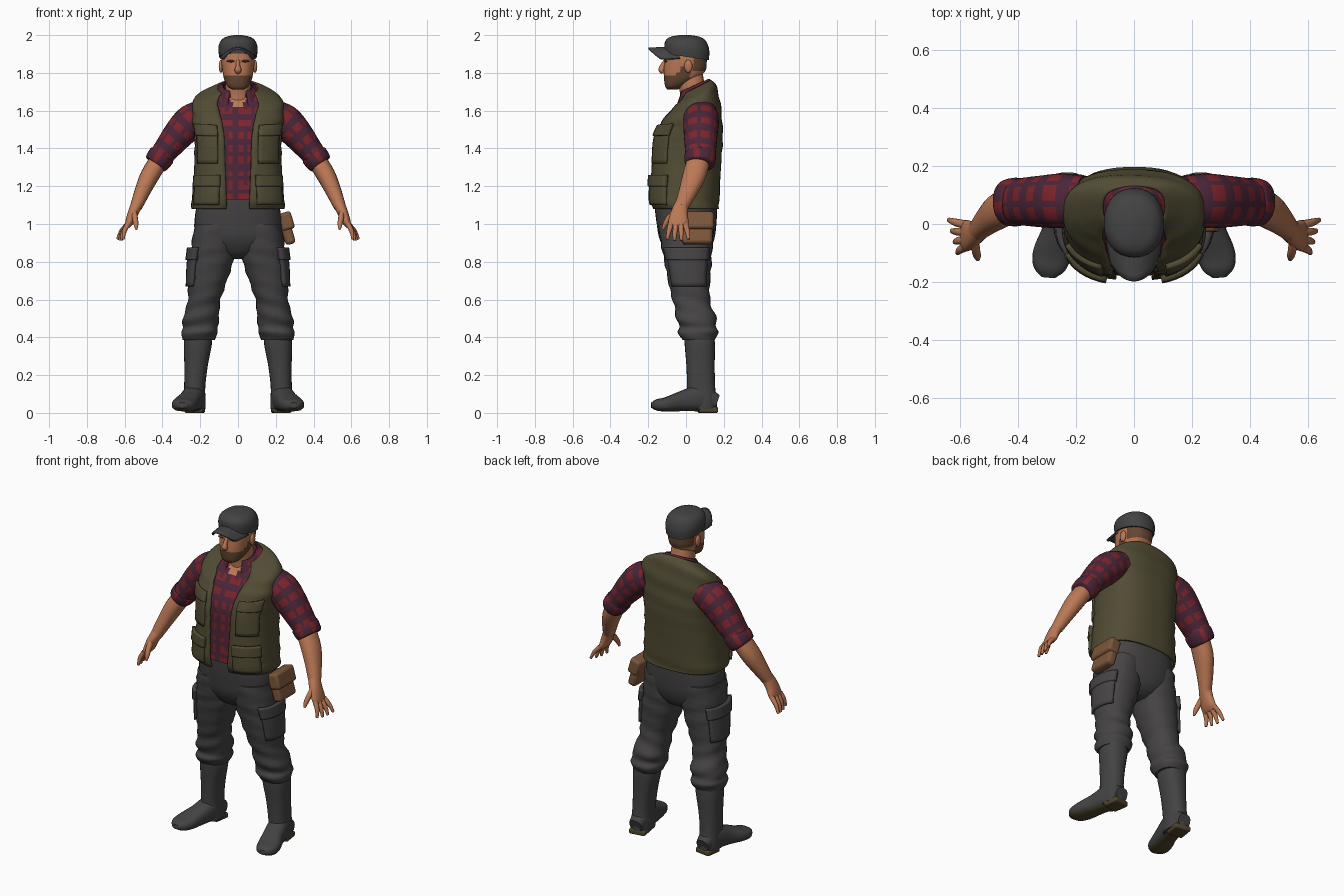
import bpy, bmesh
from math import sin, cos, pi, copysign, sqrt
from mathutils import Vector, Matrix, Euler

if "Cube" in bpy.data.objects:
    bpy.data.objects.remove(bpy.data.objects["Cube"])


def material(name, *rgb):
    m = bpy.data.materials.new(name)
    m.use_nodes = True
    m.diffuse_color = (*rgb, 1)
    m.node_tree.nodes["Principled BSDF"].inputs["Base Color"].default_value = (*rgb, 1)
    return m


CHARCOAL = material("charcoal", .056, .056, .056)
TROUSER = material("trouser grey", .061, .057, .057)
OLIVE = material("olive", .084, .072, .034)
PLUM = material("plum", .07, .019, .04)
RED = material("check red", .2, .018, .025)
SKIN = material("skin", .5, .19, .09)
BEARD = material("beard brown", .13, .062, .033)
LEATHER = material("leather", .2, .093, .043)
SOLE = material("sole brown", .08, .06, .025)


def finish(name, bm, mats, mirror=False, thick=0, bevel=0):
    mesh = bpy.data.meshes.new(name)
    bm.to_mesh(mesh)
    bm.free()
    for m in mats:
        mesh.materials.append(m)
    for f in mesh.polygons:
        f.use_smooth = True
    mesh.set_sharp_from_angle(angle=.8)
    ob = bpy.data.objects.new(name, mesh)
    bpy.context.collection.objects.link(ob)
    if thick:
        ob.modifiers.new("thickness", "SOLIDIFY").thickness = thick
    if bevel:
        mod = ob.modifiers.new("round edges", "BEVEL")
        mod.width, mod.segments = bevel, 3
    if mirror:
        ob.modifiers.new("other side", "MIRROR").use_mirror_merge = False
    return ob


def skin(name, rows, mats, closed=True, rule=None, **kw):
    """Join rows of points into a surface; rule picks the material of a face."""
    bm = bmesh.new()
    grid = [[bm.verts.new(p) for p in row] for row in rows]
    n = len(rows[0])
    for i, (lo, hi) in enumerate(zip(grid, grid[1:])):
        for j in range(n if closed else n - 1):
            k = (j + 1) % n
            f = bm.faces.new((lo[j], lo[k], hi[k], hi[j]))
            f.normal_update()
            if rule:
                f.material_index = rule(f, i, j)
    if closed:
        bm.faces.new(grid[0][::-1])
        bm.faces.new(grid[-1])
    return finish(name, bm, mats, **kw)


def smooth(rings, steps):
    """Rings are x, y, z, half width, half depth, tilt, front gap."""
    r = [tuple(q) + (0,) * (7 - len(q)) for q in rings]
    r = [r[0]] + r + [r[-1]]
    out = []
    for p0, p1, p2, p3 in zip(r, r[1:], r[2:], r[3:]):
        for s in range(steps):
            t = s / steps
            out.append([b + t * (c - a + t * (2*a - 5*b + 4*c - d + t * (3*b - a - 3*c + d))) / 2
                        for a, b, c, d in zip(p0, p1, p2, p3)])
    return out + [list(r[-1])]


def curve_pair(t, p):
    return [copysign(abs(v) ** (2 / p), v) for v in (cos(t), sin(t))]


def level_point(r, t, p, out=0):
    c, s = curve_pair(t, p)
    dy = (r[4] + out) * s
    return Vector((r[0] + (r[3] + out) * c, r[1] + dy, r[2] + r[5] * dy))


def loft(name, rings, mats, n=28, p=2.3, steps=4, opened=False, wrinkle=0, **kw):
    """Body of level rings stacked upward."""
    rows = []
    for r in smooth(sorted(rings, key=lambda q: q[2]), steps):
        start, span = -pi / 2 + r[6], 2 * pi - 2 * r[6]
        angles = [start + span * j / (n - 1 if opened else n) for j in range(n)]
        rows.append([level_point(r, t, p, wrinkle * sin(2 * t + r[2] * 70)) for t in angles])
    return skin(name, rows, mats, closed=not opened, **kw)


def limb(name, rings, mats, n=20, p=2.2, steps=4, ref=Vector((0, 1, 0)), **kw):
    """Body of rings set square to a path."""
    rs = smooth(rings, steps)
    pts = [Vector(r[:3]) for r in rs]
    rows = []
    for i, r in enumerate(rs):
        d = (pts[min(i + 1, len(pts) - 1)] - pts[max(i - 1, 0)]).normalized()
        u = ref.cross(d).normalized()
        v = d.cross(u)
        pairs = [curve_pair(2 * pi * j / n, p) for j in range(n)]
        rows.append([pts[i] + u * r[3] * c + v * r[4] * s for c, s in pairs])
    return skin(name, rows, mats, **kw)


def patch(name, rings, z0, z1, t0, t1, mat, out, p=2.3, n=9):
    """Pocket or flap that follows a loft, both sides."""
    rs = smooth(sorted(rings, key=lambda q: q[2]), 6)
    rows = []
    for i in range(n):
        z = z0 + (z1 - z0) * i / (n - 1)
        lo, hi = next((a, b) for a, b in zip(rs, rs[1:]) if b[2] >= z)
        f = (z - lo[2]) / (hi[2] - lo[2])
        r = [a + f * (b - a) for a, b in zip(lo, hi)]
        rows.append([level_point(r, t0 + (t1 - t0) * j / (n - 1), p, out) for j in range(n)])
    skin(name, rows, [mat], closed=False, thick=out + .005, mirror=True)


def ball(name, loc, size, mat, mirror=False):
    bm = bmesh.new()
    bmesh.ops.create_uvsphere(bm, u_segments=16, v_segments=10, radius=1,
                              matrix=Matrix.LocRotScale(Vector(loc), None, Vector(size)))
    finish(name, bm, [mat], mirror)


def block(name, loc, size, mat, turn=(0, 0, 0), bevel=.01, mirror=False):
    bm = bmesh.new()
    bmesh.ops.create_cube(bm, size=1, matrix=Matrix.LocRotScale(Vector(loc), Euler(turn), Vector(size)))
    finish(name, bm, [mat], mirror, bevel=bevel)


# Vest, open at the front, and the checked shirt under it
VEST = [(0, 0, 1.08, .245, .175, 0, .18), (0, -.008, 1.13, .245, .185, 0, .18),
        (0, 0, 1.3, .232, .185, 0, .22), (0, .01, 1.45, .232, .185, 0, .24),
        (0, .025, 1.55, .243, .165, .1, .27), (0, .04, 1.62, .243, .14, .25, .32),
        (0, .05, 1.67, .222, .115, .4, .42), (0, .055, 1.7, .165, .095, .5, .6),
        (0, .055, 1.725, .105, .08, .5, .9)]
loft("vest", VEST, [OLIVE], n=48, p=2.5, opened=True, wrinkle=.003, thick=.012)


def shirt_rule(f, i, j):
    c = f.calc_center_median()
    if c.y < 0 and abs(c.x) < (c.z - 1.6) * .7:
        return 2
    return int(c.z / .066 % 1 < .5 and (c.x + .5) / .045 % 1 < .75)


loft("shirt", [(x, y, z, a - .014, b - .014, k) for x, y, z, a, b, k, g in VEST[1:]],
     [PLUM, RED, SKIN], n=80, p=2.5, steps=8, rule=shirt_rule)
loft("shirt_collar", [(0, .045, 1.685, .088, .076, .75, .5), (0, .045, 1.7, .082, .076, .6, .5),
                      (0, .045, 1.73, .08, .075, .45, .5)],
     [PLUM], opened=True, thick=.006)
# Folded collar leaf, running from its lower edge to the top of the stand
loft("collar_leaf", [(0, .036, 1.682, .116, .1, .75, .45), (0, .042, 1.715, .098, .086, .6, .47),
                     (0, .045, 1.735, .082, .077, .45, .5)],
     [PLUM, RED], opened=True, thick=.008, rule=lambda f, i, j: int(i % 4 < 2 and j % 4 > 1))

FRONT = -pi / 2
patch("chest_pocket", VEST, 1.32, 1.5, FRONT + .38, FRONT + 1.08, OLIVE, .01, 2.5)
patch("chest_flap", VEST, 1.47, 1.54, FRONT + .36, FRONT + 1.1, OLIVE, .018, 2.5)
patch("lower_pocket", VEST, 1.1, 1.23, FRONT + .32, FRONT + 1.12, OLIVE, .013, 2.5)
patch("lower_flap", VEST, 1.2, 1.26, FRONT + .3, FRONT + 1.14, OLIVE, .021, 2.5)

# Arms: rolled sleeves, forearms, hands
limb("sleeves", [(.17, .08, 1.58, .08, .085), (.245, .08, 1.545, .09, .094), (.31, .078, 1.48, .083, .09),
                 (.375, .077, 1.4, .069, .083), (.425, .075, 1.337, .06, .076)],
     [PLUM, RED], n=32, steps=5, mirror=True,
     rule=lambda f, i, j: int(i % 4 < 2 and j % 4 > 0))
limb("rolled_cuffs", [(.398, .076, 1.37, .066, .08), (.405, .076, 1.36, .071, .084),
                      (.432, .073, 1.325, .067, .08), (.44, .072, 1.315, .058, .07)],
     [PLUM, RED], n=32, steps=2, mirror=True, rule=lambda f, i, j: int(j % 6 > 3))
limb("forearms", [(.41, .07, 1.35, .05, .06), (.465, .045, 1.26, .05, .062), (.505, .012, 1.175, .042, .05),
                  (.54, -.025, 1.09, .032, .036)], [SKIN], mirror=True)
limb("palms", [(.532, -.02, 1.11, .032, .036), (.555, -.035, 1.06, .028, .045),
               (.575, -.04, 1.01, .022, .054), (.588, -.04, .985, .013, .05)], [SKIN], mirror=True)
limb("thumbs", [(.55, -.05, 1.07, .016, .02), (.545, -.09, 1.03, .015, .017), (.54, -.11, 1, .013, .013),
                (.538, -.122, .972, .006, .007)], [SKIN], n=10, mirror=True)
for i, finger in enumerate(("little", "ring", "middle", "index")):
    base = Vector((.582, -.002 - .026 * i, 1))
    tip = Vector((.638 - .01 * i, .014 - .038 * i, .92 - .008 * sin(i)))
    mid = base.lerp(tip, .5) + Vector((.006, 0, .004))
    limb(finger + "_fingers", [(*base, .014, .015), (*mid, .012, .013), (*tip, .007, .008)],
         [SKIN], n=10, steps=3, mirror=True)

# Trousers with cargo pockets
loft("trouser_seat", [(0, 0, 1.14, .2, .168), (0, 0, 1.08, .222, .165), (0, .003, 1, .23, .158),
                      (0, .005, .92, .215, .145), (0, .01, .85, .13, .11), (0, .01, .815, .05, .06)],
     [TROUSER], n=36, p=2.4)
LEG = [(.12, 0, 1, .11, .148), (.128, .005, .88, .12, .135), (.145, .012, .78, .114, .122),
       (.17, .02, .65, .094, .105), (.184, .035, .57, .086, .098), (.196, .055, .5, .097, .107),
       (.2, .062, .455, .09, .098), (.204, .064, .425, .1, .104), (.208, .067, .385, .08, .088)]
loft("trouser_legs", LEG, [TROUSER], mirror=True, wrinkle=.004)
patch("cargo_pocket", LEG, .67, .85, -.85, .8, TROUSER, .014)
patch("cargo_flap", LEG, .81, .875, -.9, .85, TROUSER, .022)

# Rubber boots with soles and heels
loft("boot_shafts", [(.21, .07, .42, .07, .078), (.213, .073, .36, .074, .08), (.222, .077, .25, .062, .075),
                     (.229, .08, .14, .056, .074), (.23, .085, .07, .058, .078),
                     (.228, .088, .02, .056, .076)], [CHARCOAL], mirror=True)
limb("boot_feet", [(.228, .165, .055, .04, .04), (.232, .08, .078, .07, .058), (.255, -.02, .062, .054, .06),
                   (.283, -.105, .045, .038, .066), (.292, -.155, .042, .03, .054),
                   (.295, -.184, .04, .014, .024)],
     [CHARCOAL, SOLE], p=2.6, ref=Vector((1, 0, 0)), mirror=True,
     rule=lambda f, i, j: int(f.normal.z < -.8))
block("boot_heels", (.229, .115, .016), (.1, .1, .032), SOLE, turn=(0, 0, .15), mirror=True)


# Head and neck
def face_rule(f, i, j):
    c = f.calc_center_median()
    beard = c.y < .02 and c.z < 1.787 + max(0, c.y + .06)
    hair = c.y > .04 and c.z > 1.81
    return int(beard or hair)


loft("neck", [(0, .05, 1.58, .07, .08), (0, .042, 1.68, .068, .072), (0, .025, 1.76, .066, .07),
              (0, .02, 1.82, .06, .065)], [SKIN])
loft("head", [(0, -.07, 1.712, .03, .028), (0, -.062, 1.728, .054, .048), (0, -.03, 1.765, .073, .086),
              (0, -.008, 1.81, .082, .11), (0, -.002, 1.86, .088, .112), (0, 0, 1.93, .088, .11)],
     [SKIN, BEARD], n=40, p=2.4, steps=6, rule=face_rule)
limb("nose", [(0, -.105, 1.865, .01, .012), (0, -.122, 1.835, .012, .016), (0, -.13, 1.815, .018, .016),
              (0, -.12, 1.802, .012, .01)], [SKIN], n=12)
ball("ears", (.09, .012, 1.835), (.012, .022, .034), SKIN, mirror=True)
ball("eyebrows", (.036, -.107, 1.862), (.024, .009, .006), BEARD, mirror=True)

# Cap with an arched peak
loft("cap_crown", [(0, .004, 1.885, .1, .117, -.15), (0, .004, 1.93, .104, .119, -.08),
                   (0, -.002, 1.968, .093, .108), (0, -.005, 1.99, .065, .08),
                   (0, -.005, 2, .02, .03)], [CHARCOAL], p=2.2)
peak = []
for i in range(7):
    t = i / 6
    peak.append([(.097 * s * (1 - .15 * t * t), -.06 * sqrt(1 - .7 * s * s) - .138 * t * sqrt(1 - .45 * s * s),
                  1.94 - .06 * s * s - .006 * t)
                 for s in [j / 8 - 1 for j in range(17)]])
skin("cap_peak", peak[::-1], [CHARCOAL], closed=False, thick=.01)

# Belt pouch on the left hip
block("belt_pouch", (.257, .06, .975), (.055, .16, .17), LEATHER, turn=(0, -.28, 0), bevel=.018)
block("pouch_flap", (.256, .06, 1.015), (.07, .175, .095), LEATHER, turn=(0, -.28, 0), bevel=.016)
